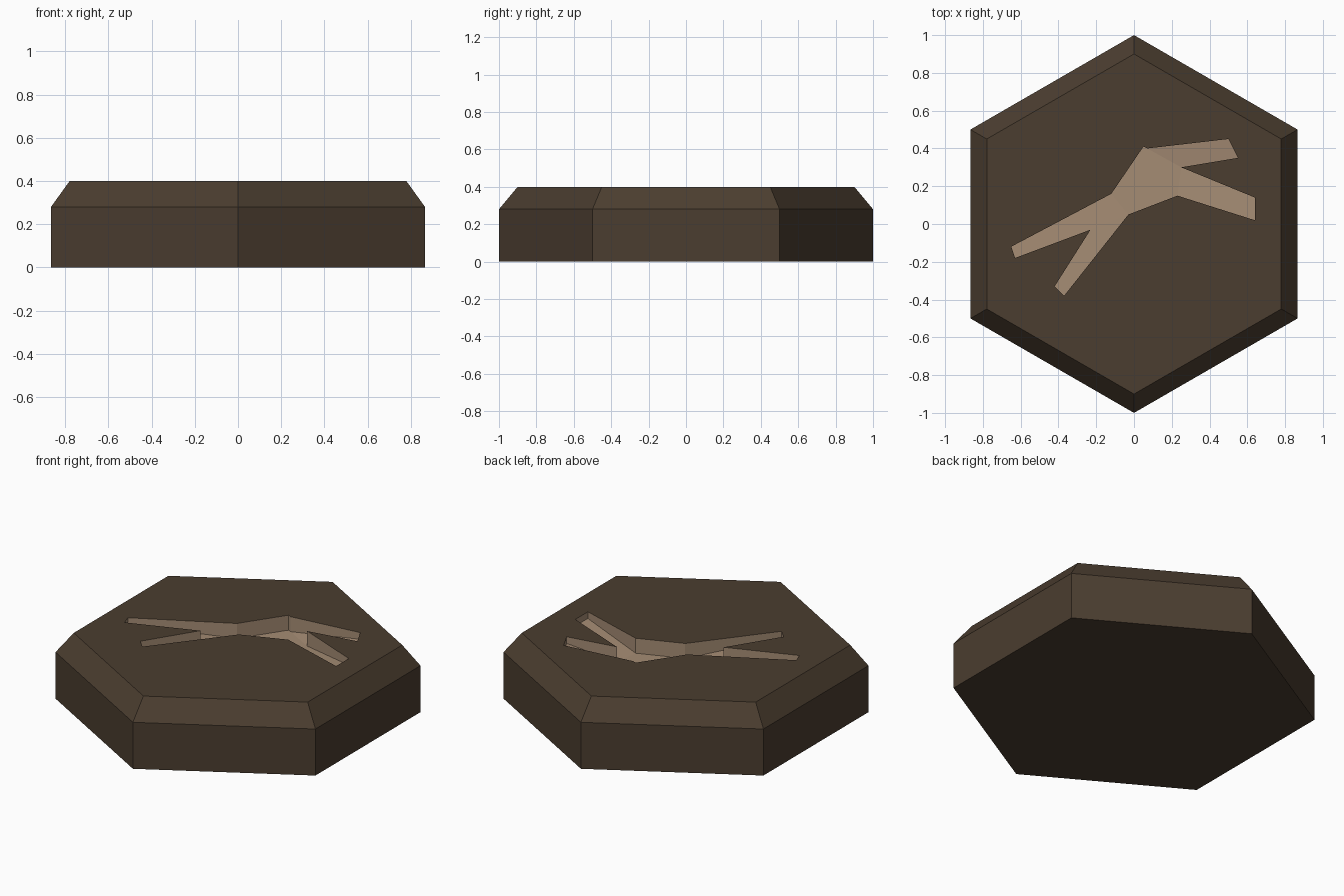
import bpy, bmesh, math

cube = bpy.data.objects.get("Cube")
if cube:
    bpy.data.objects.remove(cube, do_unlink=True)


def material(name, colour):
    mat = bpy.data.materials.new(name)
    mat.use_nodes = True
    mat.diffuse_color = (*colour, 1)
    mat.node_tree.nodes["Principled BSDF"].inputs["Base Color"].default_value = (*colour, 1)
    return mat


bm = bmesh.new()


def hexagon(radius, z):
    angles = [math.radians(90 + 60 * i) for i in range(6)]
    return [bm.verts.new((radius * math.cos(a), radius * math.sin(a), z)) for a in angles]


def bridge(lower, upper, index):
    n = len(lower)
    for i in range(n):
        j = (i + 1) % n
        bm.faces.new((lower[i], lower[j], upper[j], upper[i])).material_index = index


# Six-sided slab with a bevelled top rim
TOP = 0.4
base, shoulder, rim = hexagon(1, 0), hexagon(1, 0.28), hexagon(0.9, TOP)
bm.faces.new(base)
bridge(base, shoulder, 0)
bridge(shoulder, rim, 0)

# Branching crack: outline points with depth, shallow at the tips
TIP, DEEP = 0.04, 0.09
outline = {
    "long_a": (-0.65, -0.12, TIP), "north": (-0.12, 0.16, DEEP),
    "peak": (0.05, 0.41, DEEP), "back_root": (0.07, 0.40, DEEP),
    "back_a": (0.50, 0.45, TIP), "back_b": (0.55, 0.35, TIP),
    "fork": (0.25, 0.30, DEEP),
    "right_a": (0.64, 0.14, TIP), "right_b": (0.64, 0.02, TIP),
    "south": (0.23, 0.15, DEEP), "middle": (-0.03, 0.05, DEEP),
    "short_a": (-0.37, -0.38, TIP), "short_b": (-0.42, -0.33, TIP),
    "split": (-0.23, -0.03, 0.07), "long_b": (-0.63, -0.18, TIP),
}
edge = {k: bm.verts.new((x, y, TOP)) for k, (x, y, d) in outline.items()}
floor = {k: bm.verts.new((x, y, TOP - d)) for k, (x, y, d) in outline.items()}
bridge(list(floor.values()), list(edge.values()), 1)

# Crack floor, one face per arm around the deep centre
for arm in ("long_a north split long_b", "split north middle",
            "split middle short_a short_b",
            "north peak back_root fork south middle",
            "back_root back_a back_b fork", "fork right_a right_b south"):
    bm.faces.new([floor[k] for k in arm.split()]).material_index = 1

# Slab top filled around the crack
bm.edges.ensure_lookup_table()
border = [e for e in bm.edges if e.is_boundary and all(abs(v.co.z - TOP) < 1e-4 for v in e.verts)]
bmesh.ops.triangle_fill(bm, edges=border, use_beauty=True, normal=(0, 0, 1))
bmesh.ops.recalc_face_normals(bm, faces=bm.faces[:])

mesh = bpy.data.meshes.new("cracked_slab")
bm.to_mesh(mesh)
bm.free()
mesh.materials.append(material("dark_brown", (0.070, 0.047, 0.029)))
mesh.materials.append(material("pale_tan", (0.376, 0.262, 0.174)))
slab = bpy.data.objects.new("cracked_slab", mesh)
bpy.context.collection.objects.link(slab)
